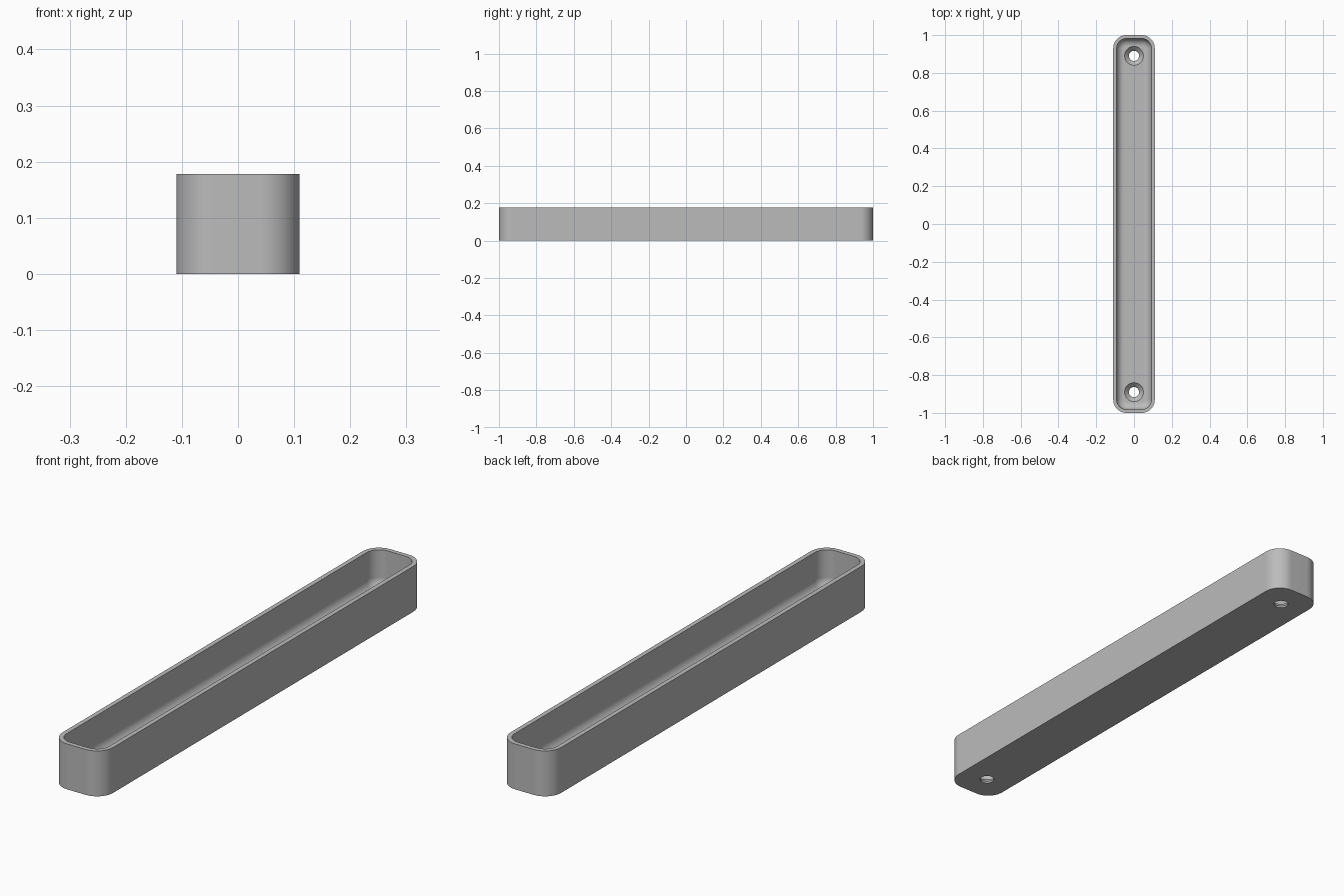
import bpy, bmesh
from math import sin, cos, pi

cube = bpy.data.objects.get("Cube")
if cube:
    bpy.data.objects.remove(cube, do_unlink=True)

HALF_X, HALF_Y, HEIGHT = 0.11, 1.0, 0.178
CORNER, WALL, FLOOR, FILLET = 0.07, 0.018, 0.03, 0.04
HOLE_Y, HOLE_R, SINK_R = 0.89, 0.027, 0.05
STEPS = 10

grey = bpy.data.materials.new("Plain grey")
grey.use_nodes = True
colour = (0.5, 0.5, 0.5, 1)
grey.diffuse_color = colour
grey.node_tree.nodes["Principled BSDF"].inputs["Base Color"].default_value = colour


def rounded_ring(bm, inset, z):
    """Rounded rectangle, inset from the outer wall."""
    r = CORNER - inset
    cx, cy = HALF_X - CORNER, HALF_Y - CORNER
    ring = []
    for quarter, (sx, sy) in enumerate([(1, 1), (-1, 1), (-1, -1), (1, -1)]):
        for i in range(STEPS + 1):
            a = (quarter + i / STEPS) * pi / 2
            ring.append(bm.verts.new((sx * cx + r * cos(a), sy * cy + r * sin(a), z)))
    return ring


def circle_ring(bm, r, y, z, count=48):
    return [bm.verts.new((r * cos(2 * pi * i / count), y + r * sin(2 * pi * i / count), z))
            for i in range(count)]


def loft(name, rings, bm):
    """Skin consecutive rings and cap both ends."""
    for a, b in zip(rings, rings[1:]):
        n = len(a)
        for i in range(n):
            j = (i + 1) % n
            bm.faces.new((a[i], a[j], b[j], b[i]))
    bm.faces.new(rings[0][::-1])
    bm.faces.new(rings[-1])
    bmesh.ops.recalc_face_normals(bm, faces=bm.faces)
    mesh = bpy.data.meshes.new(name)
    bm.to_mesh(mesh)
    bm.free()
    mesh.materials.append(grey)
    obj = bpy.data.objects.new(name, mesh)
    bpy.context.collection.objects.link(obj)
    return obj


# Tray: outer wall, rim, inner wall, filleted floor
bm = bmesh.new()
rings = [rounded_ring(bm, 0, 0), rounded_ring(bm, 0, HEIGHT), rounded_ring(bm, WALL, HEIGHT)]
for i in range(STEPS + 1):
    a = i / STEPS * pi / 2
    rings.append(rounded_ring(bm, WALL + FILLET * (1 - cos(a)), FLOOR + FILLET * (1 - sin(a))))
tray = loft("tray", rings, bm)
bpy.context.view_layer.objects.active = tray
tray.select_set(True)

# Countersunk screw holes at both ends
for side in (-1, 1):
    y = side * HOLE_Y
    bm = bmesh.new()
    rings = [circle_ring(bm, r, y, z) for r, z in (
        (HOLE_R, -0.05), (HOLE_R, FLOOR - SINK_R + HOLE_R),
        (SINK_R, FLOOR), (SINK_R, HEIGHT / 2))]
    cutter = loft("screw_hole_cutter", rings, bm)
    cutter.hide_render = True
    cut = tray.modifiers.new("screw_hole", "BOOLEAN")
    cut.operation, cut.solver, cut.object = "DIFFERENCE", "EXACT", cutter
    bpy.ops.object.modifier_apply(modifier=cut.name)
    bpy.data.objects.remove(cutter, do_unlink=True)

# Smooth curves, crisp edges, flat large faces
bpy.ops.object.shade_smooth_by_angle(angle=pi / 6)
weighted = tray.modifiers.new("flat_faces", "WEIGHTED_NORMAL")
weighted.keep_sharp = True
